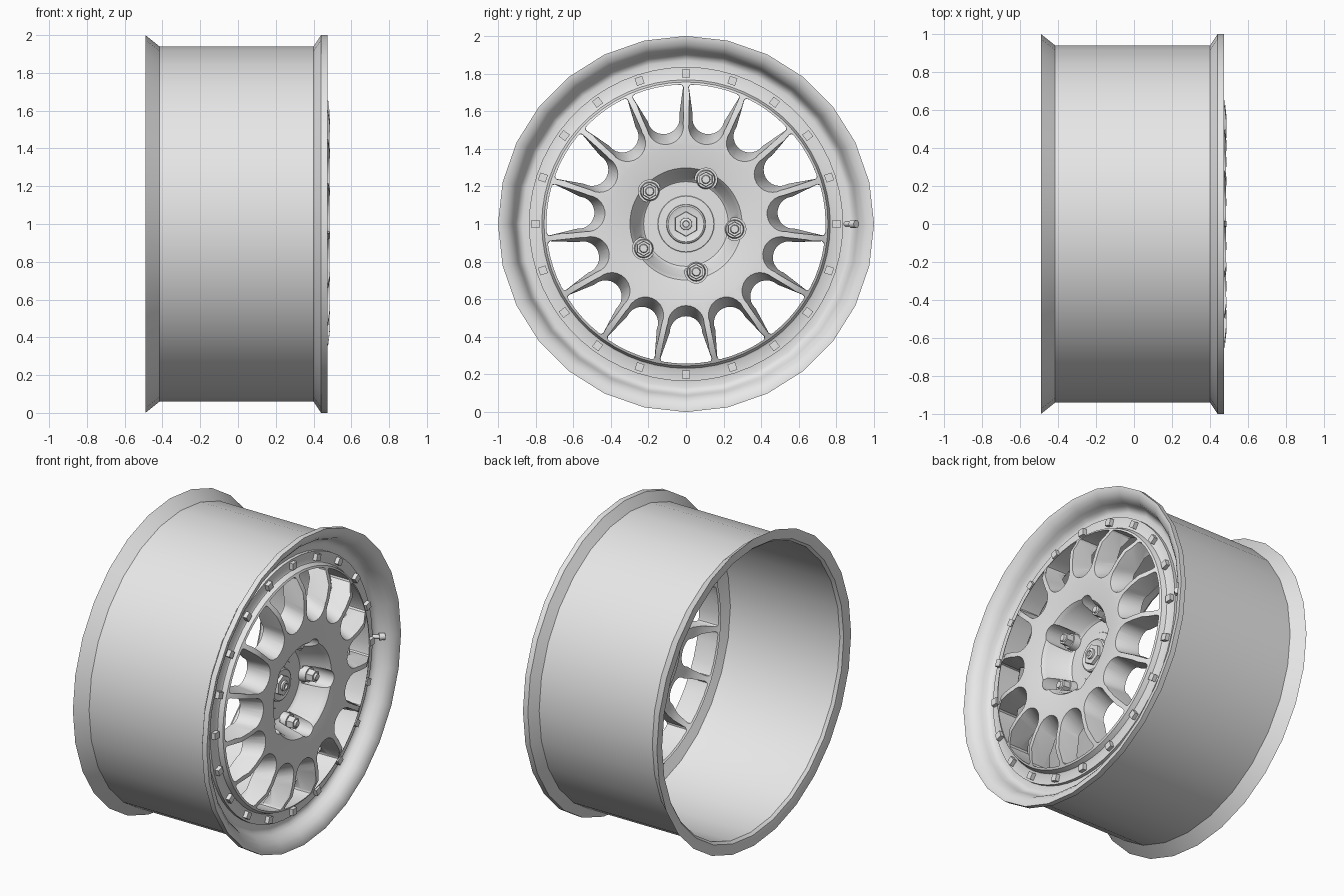
import bpy, bmesh, math
from mathutils import Matrix, Vector

if "Cube" in bpy.data.objects:
    bpy.data.objects.remove(bpy.data.objects["Cube"], do_unlink=True)

CENTRE = Vector((0, 0, 1))
X_AXIS = Vector((1, 0, 0))

metal = bpy.data.materials.new("light grey metal")
metal.use_nodes = True
metal.diffuse_color = (0.8, 0.8, 0.8, 1)
for node in metal.node_tree.nodes:
    if node.type == 'BSDF_PRINCIPLED':
        node.inputs["Base Color"].default_value = (0.8, 0.8, 0.8, 1)


def finish(name, bm):
    bmesh.ops.recalc_face_normals(bm, faces=bm.faces)
    mesh = bpy.data.meshes.new(name)
    bm.to_mesh(mesh)
    bm.free()
    mesh.materials.append(metal)
    ob = bpy.data.objects.new(name, mesh)
    bpy.context.scene.collection.objects.link(ob)
    return ob


def select_only(ob):
    bpy.ops.object.select_all(action='DESELECT')
    ob.select_set(True)
    bpy.context.view_layer.objects.active = ob


def smooth(ob, angle=35):
    select_only(ob)
    bpy.ops.object.shade_smooth_by_angle(angle=math.radians(angle))


def revolve(name, profile, segments, closed=False):
    """Spin an (x, radius) profile about the wheel axle."""
    bm = bmesh.new()
    vs = [bm.verts.new((x, 0, 1 + r)) for x, r in profile]
    pairs = list(zip(vs, vs[1:])) + ([(vs[-1], vs[0])] if closed else [])
    edges = [bm.edges.new(p) for p in pairs]
    bmesh.ops.spin(bm, geom=vs + edges, cent=CENTRE, axis=X_AXIS,
                   angle=math.tau, steps=segments, use_merge=True)
    bmesh.ops.remove_doubles(bm, verts=bm.verts, dist=0.0001)
    return finish(name, bm)


def polar(x, r, degrees):
    a = math.radians(degrees)
    return Vector((x, r * math.cos(a), 1 + r * math.sin(a)))


def add_rod(bm, start, end, r1, r2, sides):
    d = end - start
    turn = d.to_track_quat('Z', 'Y').to_matrix().to_4x4()
    bmesh.ops.create_cone(bm, cap_ends=True, segments=sides, radius1=r1, radius2=r2,
                          depth=d.length,
                          matrix=Matrix.Translation((start + end) / 2) @ turn)


def cut(target, cutter):
    mod = target.modifiers.new("cut", 'BOOLEAN')
    mod.operation = 'DIFFERENCE'
    mod.solver = 'EXACT'
    mod.object = cutter
    cutter.hide_render = True
    select_only(target)
    bpy.ops.object.modifier_apply(modifier=mod.name)
    bpy.data.objects.remove(cutter, do_unlink=True)


# Barrel with flared rear edge and rounded front lip
barrel = revolve("rim_barrel", [
    (-.49, 1), (-.415, .94), (.40, .94), (.44, 1), (.475, 1), (.474, .985),
    (.462, .955), (.44, .93), (.41, .915), (.385, .905), (.367, .89), (.36, .87),
    (.365, .832), (.345, .832), (.31, .90), (.22, .92), (-.465, .92),
    (-.482, .935), (-.488, .965)], 28, True)
smooth(barrel)

# Wheel face: recessed hub, crowned spokes, raised outer ring and bolted flange
face = revolve("wheel_face", [
    (.29, 0), (.29, .225), (.305, .243), (.44, .28), (.465, .298), (.485, .42),
    (.486, .58), (.478, .65), (.43, .735), (.42, .755), (.39, .767), (.385, .775),
    (.385, .835), (.345, .835), (.32, .80), (.29, .765), (.275, .752), (.29, .735),
    (.345, .66), (.36, .55), (.345, .4), (.25, .3), (.25, 0)], 60)


# Tapered U-shaped windows between the fifteen spokes
def window_outline(half_width, arch_radius, arch_centre):
    side = [(0, .742), (.06, .74), (half_width - .017, .732),
            (half_width - .004, .727), (half_width, .715)]
    steps = 12
    arch = [(arch_radius * math.cos(math.pi * i / steps),
             arch_centre - arch_radius * math.sin(math.pi * i / steps))
            for i in range(steps + 1)]
    return side + arch + [(-u, r) for u, r in reversed(side[1:])]


bm = bmesh.new()
for k in range(15):
    turn = Matrix.Rotation(math.radians(12 + 24 * k), 4, 'X')
    stations = ((.20, window_outline(.136, .086, .576)),
                (.36, window_outline(.136, .086, .576)),
                (.50, window_outline(.139, .098, .525)))
    loops = [[bm.verts.new(CENTRE + turn @ Vector((x, u, r))) for u, r in outline]
             for x, outline in stations]
    for back, front in zip(loops, loops[1:]):
        for i in range(len(back)):
            j = (i + 1) % len(back)
            bm.faces.new((back[i], back[j], front[j], front[i]))
    bm.faces.new(loops[0])
    bm.faces.new(loops[-1])
cut(face, finish("window_cutter", bm))

# Round lug pockets in the recess wall
lug_angles = [-6 + 72 * k for k in range(5)]
bm = bmesh.new()
for a in lug_angles:
    add_rod(bm, polar(.3, .26, a), polar(.6, .26, a), .06, .06, 24)
cut(face, finish("pocket_cutter", bm))
smooth(face)

# Lug nuts: washer, hexagon and stud
bm = bmesh.new()
for a in lug_angles:
    for x0, x1, r1, r2, sides in ((.29, .335, .052, .046, 20), (.335, .38, .04, .038, 6),
                                  (.38, .392, .024, .02, 12)):
        add_rod(bm, polar(x0, .26, a), polar(x1, .26, a), r1, r2, sides)
smooth(finish("lug_nuts", bm))

# Centre cap with hexagon and hollow pin
smooth(revolve("hub_ring", [(.288, .152), (.293, .148), (.295, .105), (.312, .103),
                            (.317, .095), (.31, .07), (.31, 0)], 32))
bm = bmesh.new()
add_rod(bm, polar(.30, 0, 0), polar(.33, 0, 0), .068, .065, 6)
finish("centre_hexagon", bm)
smooth(revolve("centre_pin", [(.325, .034), (.342, .032), (.346, .026),
                              (.346, .018), (.334, .016), (.334, 0)], 16))

# Twenty small square bolts around the flange
bm = bmesh.new()
for k in range(20):
    turn = Matrix.Rotation(math.radians(18 * k), 4, 'X')
    bmesh.ops.create_cube(bm, size=1, matrix=Matrix.Translation(CENTRE) @ turn
                          @ Matrix.Translation((.393, 0, .8))
                          @ Matrix.Diagonal((.035, .042, .042, 1)))
finish("flange_bolts", bm)

# Valve stem with cap
bm = bmesh.new()
add_rod(bm, polar(.35, .845, 0), polar(.405, .885, 0), .014, .012, 12)
add_rod(bm, polar(.40, .88, 0), polar(.425, .905, 0), .022, .02, 12)
smooth(finish("valve_stem", bm))
